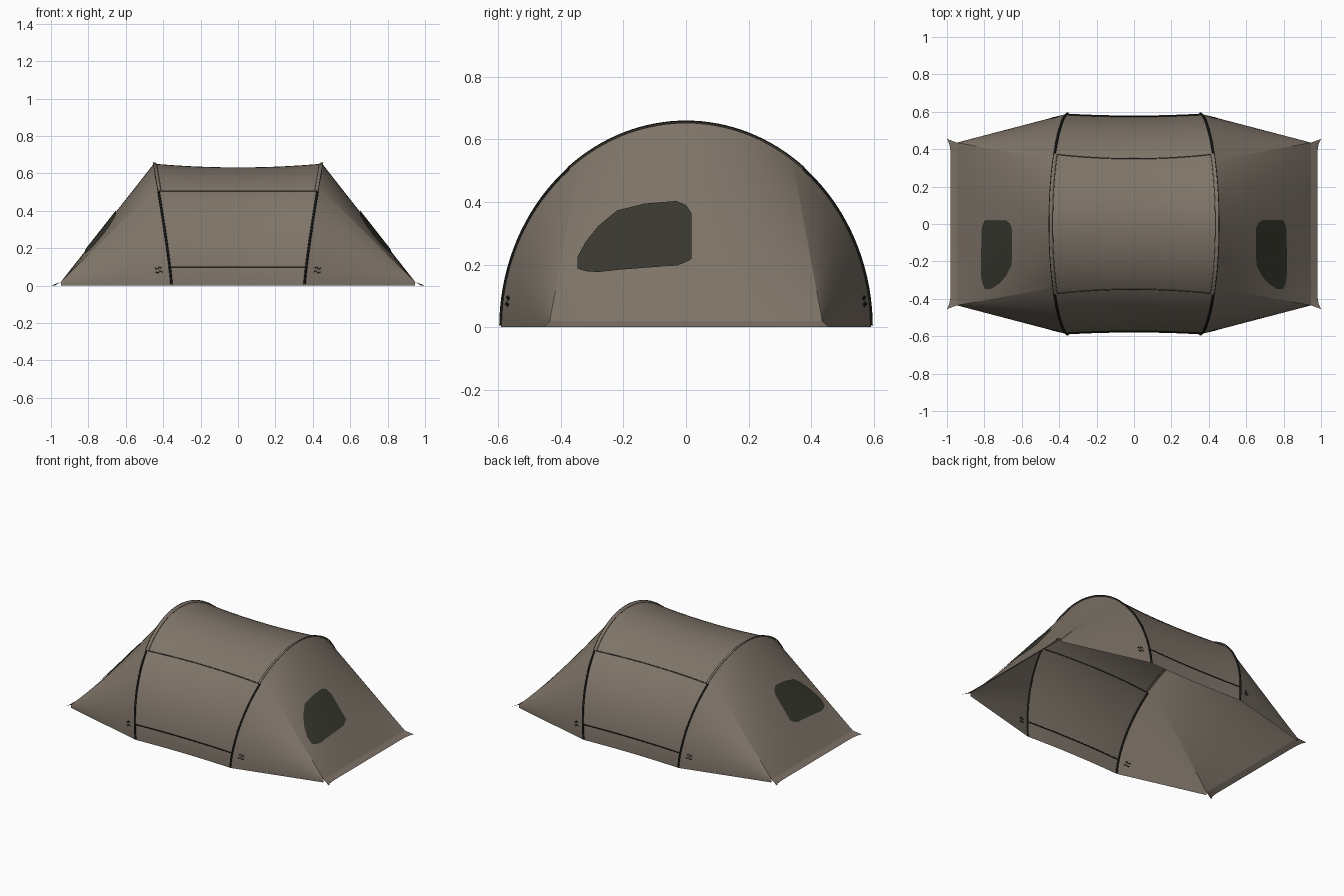
import bpy, bmesh, math
from mathutils import Vector
from mathutils.bvhtree import BVHTree

if "Cube" in bpy.data.objects:
    bpy.data.objects.remove(bpy.data.objects["Cube"])


def material(name, rgb):
    m = bpy.data.materials.new(name)
    m.use_nodes = True
    m.diffuse_color = (*rgb, 1)
    bsdf = next(n for n in m.node_tree.nodes if n.type == 'BSDF_PRINCIPLED')
    bsdf.inputs["Base Color"].default_value = (*rgb, 1)
    bsdf.inputs["Roughness"].default_value = 0.8
    return m


FABRIC = material("taupe fabric", (0.21, 0.175, 0.14))
SEAM = material("dark brown seam", (0.05, 0.042, 0.034))
MESH = material("dark olive window", (0.04, 0.04, 0.029))
POLE = material("black pole", (0.008, 0.009, 0.007))

CREASE = math.acos(0.576)   # arch angle where the end panel meets its side panels
CORNER_X, CORNER_Y, HEM_Z = 0.947, 0.435, 0.02


def surface(name, fn, nu, nv, mat):
    """Smooth sheet from fn(u, v) with u, v in 0..1, facing outward."""
    bm = bmesh.new()
    rows = [[bm.verts.new(fn(i / nu, j / nv)) for j in range(nv + 1)] for i in range(nu + 1)]
    for i in range(nu):
        for j in range(nv):
            bm.faces.new((rows[i][j], rows[i + 1][j], rows[i + 1][j + 1], rows[i][j + 1]))
    bmesh.ops.remove_doubles(bm, verts=bm.verts, dist=1e-5)
    bm.normal_update()
    if sum(f.normal.dot(f.calc_center_median()) * f.calc_area() for f in bm.faces) < 0:
        bmesh.ops.reverse_faces(bm, faces=bm.faces)
    for f in bm.faces:
        f.smooth = True
    me = bpy.data.meshes.new(name)
    bm.to_mesh(me)
    bm.free()
    me.materials.append(mat)
    ob = bpy.data.objects.new(name, me)
    bpy.context.collection.objects.link(ob)
    return ob


def tube(name, points, radius, mat):
    cu = bpy.data.curves.new(name, 'CURVE')
    cu.dimensions = '3D'
    cu.bevel_depth = radius
    cu.bevel_resolution = 1
    cu.use_fill_caps = True
    sp = cu.splines.new('POLY')
    sp.points.add(len(points) - 1)
    for p, q in zip(sp.points, points):
        p.co = (*q, 1)
    cu.materials.append(mat)
    ob = bpy.data.objects.new(name, cu)
    bpy.context.collection.objects.link(ob)


def canopy(a, u):
    """Point on the middle section: a = arch angle, u = -1..1 along the ridge."""
    s = math.sin(a)
    return Vector((u * (0.355 + 0.095 * max(s, 0) ** 1.2),
                   -math.cos(a) * (0.58 + 0.01 * u * u),
                   s * (0.632 + 0.02 * u * u)))


def end_point(a, t, side):
    """Point on a sloping end: t = 0 at the arch, 1 at the ground hem."""
    top = canopy(a, side)
    y = max(-1, min(1, -math.cos(a) / math.cos(CREASE))) * CORNER_Y
    z = HEM_Z * min(1, math.sin(a) / math.sin(CREASE))
    return top.lerp(Vector((side * CORNER_X, y, z)), t)


def span(a0, a1, n):
    return [a0 + (a1 - a0) * i / n for i in range(n + 1)]


# Middle canopy
surface("canopy", lambda u, v: canopy(math.pi * u, 2 * v - 1), 64, 16, FABRIC)

# Mesh window outline: y, lower z, upper z
WINDOW = [(-0.347, 0.185, 0.22), (-0.32, 0.176, 0.27), (-0.28, 0.173, 0.32),
          (-0.22, 0.18, 0.37), (-0.13, 0.187, 0.392), (-0.03, 0.194, 0.40),
          (0.0, 0.205, 0.387), (0.018, 0.215, 0.36)]

for side, label in ((1, "left"), (-1, "right")):
    # Sloping end panel and its two side gussets
    panel = surface(label + "_end_panel",
                    lambda u, v: end_point(CREASE + (math.pi - 2 * CREASE) * u, v, side),
                    24, 16, FABRIC)
    surface(label + "_front_gusset",
            lambda u, v: end_point(CREASE * u, v, side), 20, 12, FABRIC)
    surface(label + "_back_gusset",
            lambda u, v: end_point(math.pi - CREASE * u, v, side), 20, 12, FABRIC)

    # Ground flap with flared corners
    def flap(u, v):
        w = 2 * u - 1
        inner = Vector((side * CORNER_X, w * CORNER_Y, HEM_Z))
        outer = Vector((side * (0.98 + 0.02 * abs(w) ** 16), w * 0.455, 0))
        return inner.lerp(outer, v)
    surface(label + "_ground_flap", flap, 32, 2, FABRIC)

    # Window laid on the end panel
    tree = BVHTree.FromPolygons([v.co for v in panel.data.vertices],
                                [p.vertices[:] for p in panel.data.polygons])

    def window(u, v):
        y, lo, hi = WINDOW[round(u * (len(WINDOW) - 1))]
        hit = tree.ray_cast(Vector((side * 2, y, lo + (hi - lo) * v)), Vector((-side, 0, 0)))[0]
        return hit + Vector((side * 0.004, 0, 0.003))
    surface(label + "_window", window, len(WINDOW) - 1, 8, MESH)

    # Raised sleeve over the top of the arch, with stitched edges
    low = math.asin(0.505 / 0.652)

    def sleeve(u, v):
        a = low + (math.pi - 2 * low) * u
        p = canopy(a, side * (0.965 + 0.045 * v))
        return p + Vector((0, -math.cos(a), math.sin(a))) * 0.006 * min(1, v * 3)
    surface(label + "_pole_sleeve", sleeve, 32, 6, FABRIC)
    for edge, v in (("inner", 0.0), ("outer", 1.0)):
        tube(f"{label}_sleeve_{edge}_stitch", [sleeve(u, v) for u in span(0, 1, 32)], 0.0016, SEAM)

    for flip, face in ((False, "front"), (True, "back")):
        turn = (lambda a: math.pi - a) if flip else (lambda a: a)
        # Exposed lower pole
        tube(f"{label}_{face}_pole", [canopy(turn(a), side) for a in span(0.009, low, 20)],
             0.0065, POLE)
        # Small strap buckle beside the pole
        for k, zig in enumerate((((0.155, 0.075), (0.17, 0.1), (0.15, 0.11), (0.165, 0.13)),
                                 ((0.12, 0.07), (0.135, 0.095), (0.115, 0.11), (0.13, 0.13)))):
            tube(f"{label}_{face}_buckle_{k + 1}",
                 [end_point(turn(a), t, side) for a, t in zig], 0.003, POLE)

# Horizontal seams along the canopy, front and back
for face, mirror in (("front", False), ("back", True)):
    for name, z, r in (("upper", 0.505, 0.003), ("lower", 0.1, 0.0035)):
        pts = []
        for u in span(-1, 1, 16):
            a = math.asin(z / (0.632 + 0.02 * u * u))
            pts.append(canopy(math.pi - a if mirror else a, u))
        tube(f"{face}_{name}_seam", pts, r, SEAM if name == "upper" else POLE)
